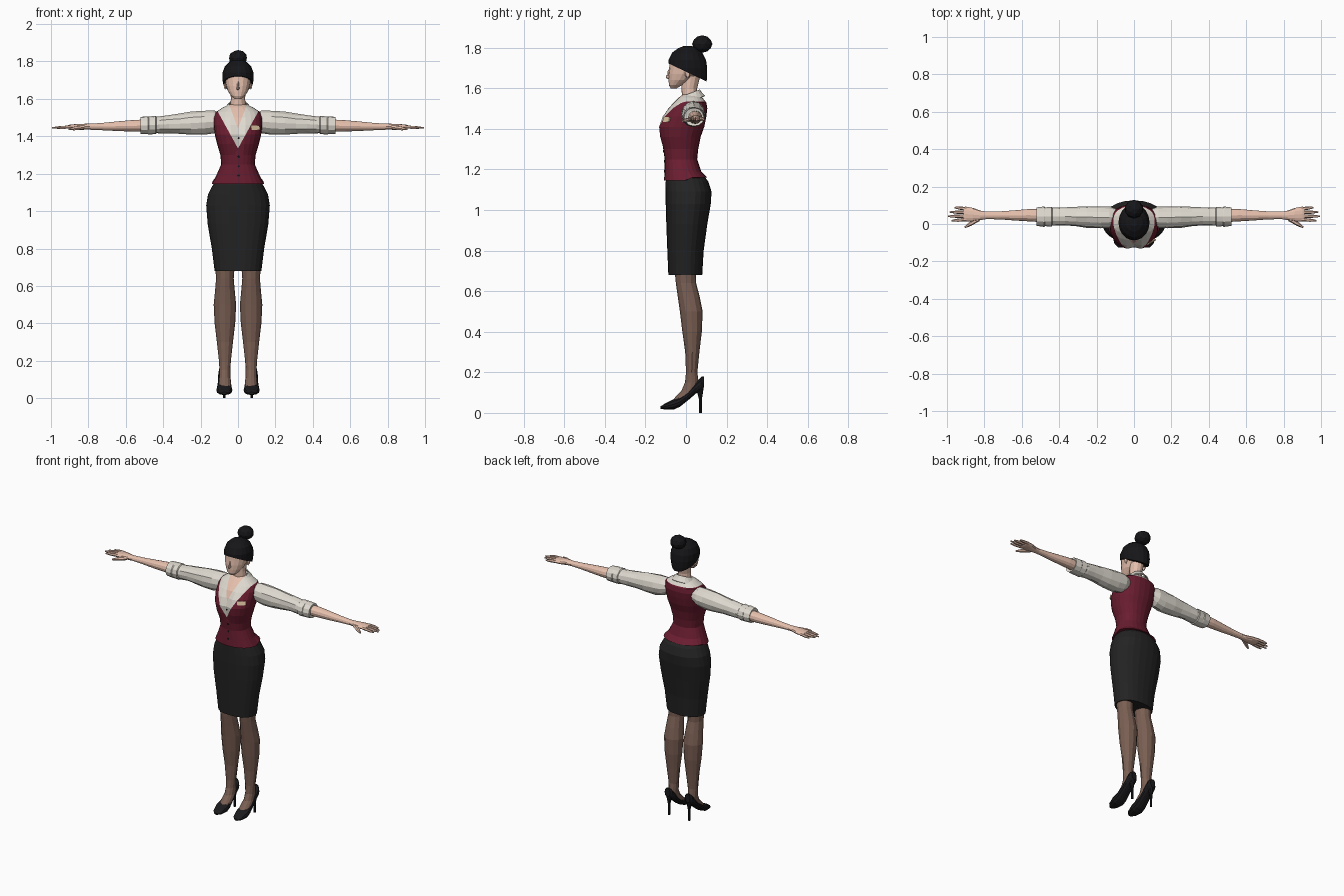
import bpy, bmesh, math, random
from mathutils import Vector, Matrix
from mathutils.bvhtree import BVHTree

if "Cube" in bpy.data.objects:
    bpy.data.objects.remove(bpy.data.objects["Cube"])

random.seed(4)


def mat(name, *rgb):
    m = bpy.data.materials.new(name)
    m.diffuse_color = [((c / 255 + 0.055) / 1.055) ** 2.4 for c in rgb] + [1]
    m.use_nodes = True
    m.node_tree.nodes["Principled BSDF"].inputs["Base Color"].default_value = m.diffuse_color
    return m


SKIN = mat("skin", 230, 192, 173)
SHIRT = mat("shirt_cream", 222, 217, 207)
VEST = mat("vest_burgundy", 106, 29, 48)
SKIRT = mat("skirt_charcoal", 35, 35, 35)
HAIR = mat("hair_black", 22, 22, 25)
STOCKING = mat("stocking_brown", 122, 95, 83)
SHOE = mat("shoe_black", 26, 26, 29)
LIP = mat("lip_rose", 170, 115, 105)
EYE = mat("eye_white", 225, 215, 205)
TAG = mat("tag_cream", 225, 200, 165)


def finish(name, bm, mats, mirror=False):
    bmesh.ops.recalc_face_normals(bm, faces=bm.faces)
    me = bpy.data.meshes.new(name)
    bm.to_mesh(me)
    for m in mats:
        me.materials.append(m)
    ob = bpy.data.objects.new(name, me)
    bpy.context.collection.objects.link(ob)
    if mirror:
        ob.modifiers.new("mirror", "MIRROR").use_mirror_merge = False
    return ob


def loft(rings, axis=2, n=16, p=1.0, caps=True, jitter=0):
    """Rings of (position on axis, centre a, radius a, centre b, radius b)."""
    bm = bmesh.new()
    others = [i for i in range(3) if i != axis]
    loops = []
    for t, ca, ra, cb, rb in rings:
        loop = []
        for k in range(n):
            a = 2 * math.pi * k / n
            c, s = math.cos(a), math.sin(a)
            v = [0, 0, 0]
            j = 1 + random.uniform(-jitter, jitter)
            v[axis] = t
            v[others[0]] = ca + ra * j * math.copysign(abs(c) ** p, c)
            v[others[1]] = cb + rb * j * math.copysign(abs(s) ** p, s)
            loop.append(bm.verts.new(v))
        loops.append(loop)
    for a, b in zip(loops, loops[1:]):
        for k in range(n):
            bm.faces.new((a[k], a[(k + 1) % n], b[(k + 1) % n], b[k]))
    if caps:
        bm.faces.new(loops[0])
        bm.faces.new(loops[-1])
    return bm


def body(rows, cx=0):
    """Rows of (z, half width, front y, back y) become loft rings."""
    return [(z, cx, w, (f + b) / 2, (b - f) / 2) for z, w, f, b in rows]


def cut(bm, co, no, **kw):
    g = bm.verts[:] + bm.edges[:] + bm.faces[:]
    return bmesh.ops.bisect_plane(bm, geom=g, plane_co=co, plane_no=no, **kw)


def plate(name, tree, x, z, w, h, m, sides=4, mirror=False):
    """Thin plate laid on the front surface at x, z."""
    hit, no, _, _ = tree.ray_cast(Vector((x, -1, z)), Vector((0, 1, 0)))
    if no.y > 0:
        no = -no
    bm = bmesh.new()
    bmesh.ops.create_cone(bm, cap_ends=True, segments=sides, radius1=0.5, radius2=0.5, depth=0.006)
    if sides == 4:
        bmesh.ops.rotate(bm, verts=bm.verts, matrix=Matrix.Rotation(math.pi / 4, 3, 'Z'))
        bmesh.ops.scale(bm, verts=bm.verts, vec=(2 ** 0.5, 2 ** 0.5, 1))
    bmesh.ops.scale(bm, verts=bm.verts, vec=(w, h, 1))
    right = Vector((0, 0, 1)).cross(no).normalized()
    up = no.cross(right)
    rot = Matrix((right, up, no)).transposed()
    bmesh.ops.transform(bm, verts=bm.verts, matrix=Matrix.Translation(hit) @ rot.to_4x4())
    finish(name, bm, [m], mirror)


def ball(name, loc, size, m, mirror=False, sub=2):
    bm = bmesh.new()
    bmesh.ops.create_icosphere(bm, subdivisions=sub, radius=1)
    bmesh.ops.scale(bm, verts=bm.verts, vec=size)
    bmesh.ops.translate(bm, verts=bm.verts, vec=loc)
    return finish(name, bm, [m], mirror)


# Torso: vest with the shirt and skin openings cut in
bm = loft(body([(1.145, .14, -.108, .105), (1.19, .116, -.106, .075), (1.25, .09, -.105, .055),
                (1.30, .094, -.112, .06), (1.36, .112, -.13, .072), (1.41, .124, -.136, .09),
                (1.46, .13, -.118, .10), (1.50, .13, -.088, .105), (1.53, .118, -.06, .10),
                (1.555, .08, -.035, .08), (1.57, .045, -.015, .06)]), n=24, p=.88)
for v in bm.verts:
    if 1.33 < v.co.z < 1.47 and v.co.y < 0 and abs(v.co.x) < .02:
        v.co.y += .012
    if v.co.z < 1.15 and v.co.y > 0:
        v.co.z += .015
for s in (1, -1):
    cut(bm, (0, 0, 1.335), (s, 0, -.55))
    cut(bm, (0, 0, 1.44), (s, 0, -.36))
cut(bm, (0, 0, 1.535), (0, 0, 1))
cut(bm, (0, .01, 0), (0, 1, 0))
for f in bm.faces:
    c = f.calc_center_median()
    if c.y < .01 and abs(c.x) < .36 * (c.z - 1.44):
        f.material_index = 2
    elif c.z > 1.535 or (c.y < .01 and abs(c.x) < .55 * (c.z - 1.335)):
        f.material_index = 1
torso = BVHTree.FromBMesh(bm)
finish("vest_torso", bm, [VEST, SHIRT, SKIN])
plate("name_tag", torso, .092, 1.445, .055, .024, TAG)
for i, z in enumerate((1.19, 1.24, 1.29)):
    plate(f"vest_button_{i}", torso, 0.004, z, .012, .012, HAIR, 8)
plate("shirt_button", torso, 0.004, 1.39, .01, .01, HAIR, 8)

# Shirt collar, open at the front
bm = loft([(1.528, 0, .085, .005, .088), (1.55, 0, .066, .012, .066), (1.568, 0, .05, .018, .05)], n=20, caps=False)
bmesh.ops.delete(bm, geom=[f for f in bm.faces if f.calc_center_median().y < 0
                           and abs(f.calc_center_median().x) < .03], context='FACES')
for v in bm.verts:
    v.co.z += v.co.y * .38
collar = finish("shirt_collar", bm, [SHIRT])
collar.modifiers.new("thickness", "SOLIDIFY").thickness = .006

# Skirt
finish("skirt", loft(body([(.68, .125, -.087, .08), (.80, .14, -.092, .087), (.93, .162, -.097, .105),
                           (1.03, .17, -.1, .122), (1.09, .16, -.1, .126), (1.14, .134, -.1, .11),
                           (1.18, .105, -.095, .08)]), n=24, p=.9), [SKIRT])

# Legs and feet
finish("legs", loft(body([(.04, .03, -.09, -.04), (.075, .034, -.055, .02), (.11, .03, -.022, .06),
                          (.15, .029, -.005, .062), (.20, .032, .0, .056), (.30, .043, -.004, .066),
                          (.40, .055, -.018, .078), (.50, .06, -.03, .082), (.57, .053, -.04, .068),
                          (.64, .047, -.05, .05), (.74, .055, -.06, .05)], .07), n=12), [STOCKING], True)

# High heeled shoes, lofted from toe to heel
finish("shoes", loft([(y, .073, w, (a + b) / 2, (b - a) / 2) for y, w, a, b in
                      [(-.126, .012, .02, .032), (-.105, .032, .017, .045), (-.06, .043, .017, .068),
                       (-.03, .04, .03, .078), (.01, .035, .062, .105), (.05, .033, .096, .15),
                       (.075, .03, .11, .178), (.088, .018, .125, .18)]], axis=1, n=12, p=.85), [SHOE], True)
finish("shoe_heels", loft([(0, .073, .007, .071, .007), (.07, .073, .007, .071, .008),
                           (.13, .073, .02, .068, .02)], n=8), [SHOE], True)

# Sleeves with rolled cuffs
finish("sleeves", loft([(.09, .038, .04, 1.485, .04), (.13, .036, .056, 1.478, .06), (.18, .035, .06, 1.474, .064),
                        (.25, .037, .056, 1.47, .06), (.31, .038, .052, 1.467, .053), (.37, .04, .049, 1.465, .048),
                        (.42, .04, .048, 1.462, .045), (.46, .04, .045, 1.46, .043)],
                       axis=0, n=12, jitter=.05), [SHIRT], True)
finish("sleeve_cuffs", loft([(.435, .04, .046, 1.46, .043), (.44, .039, .053, 1.46, .05),
                             (.475, .039, .051, 1.459, .048), (.48, .039, .054, 1.459, .049),
                             (.522, .04, .049, 1.458, .045), (.518, .042, .036, 1.457, .034)],
                            axis=0, n=12, jitter=.03), [SHIRT], True)

# Forearms and palms
finish("forearms", loft([(.49, .045, .035, 1.457, .033), (.56, .047, .033, 1.456, .031), (.64, .046, .027, 1.454, .026),
                         (.72, .046, .021, 1.452, .02), (.79, .046, .02, 1.451, .016), (.82, .046, .025, 1.451, .016),
                         (.86, .05, .036, 1.45, .016), (.90, .053, .04, 1.45, .012), (.912, .053, .036, 1.45, .008)],
                        axis=0, n=12), [SKIN], True)


def digit(name, a, b, r):
    a, b = Vector(a), Vector(b)
    length = (b - a).length
    bm = loft([(0, 0, r, 0, r), (length * .6, 0, r * .9, 0, r * .9), (length, 0, r * .4, 0, r * .4)], n=6)
    rot = (b - a).to_track_quat('Z', 'Y').to_matrix().to_4x4()
    bmesh.ops.transform(bm, verts=bm.verts, matrix=Matrix.Translation(a) @ rot)
    finish(name, bm, [SKIN], True)


for i, (y, tip, y2) in enumerate([(.024, .975, .018), (.043, .995, .041), (.062, .985, .064), (.081, .96, .088)]):
    digit(f"fingers_{i}", (.895, y, 1.45), (tip, y2, 1.445), .0095)
digit("thumbs", (.83, .027, 1.448), (.905, -.018, 1.437), .012)

# Neck and head
finish("neck", loft(body([(1.5, .055, -.03, .06), (1.56, .042, -.02, .055), (1.60, .038, -.022, .055),
                          (1.66, .042, -.02, .07)]), n=12), [SKIN])
bm = loft(body([(1.60, .018, -.076, -.045), (1.615, .036, -.084, -.02), (1.64, .053, -.086, .02),
                (1.67, .064, -.086, .05), (1.70, .07, -.083, .075), (1.74, .072, -.08, .08),
                (1.78, .055, -.05, .06)]), n=16, p=.95)
head = BVHTree.FromBMesh(bm)
finish("head", bm, [SKIN])
plate("eyes", head, .029, 1.687, .024, .009, EYE, 8, True)
plate("irises", head, .029, 1.687, .008, .0095, HAIR, 8, True)
plate("eyebrows", head, .031, 1.703, .03, .003, HAIR, 4, True)
plate("lips", head, .001, 1.63, .026, .009, LIP, 8)
ball("nose", (0, -.088, 1.657), (.009, .013, .012), SKIN, sub=1)
ball("nose_bridge", (0, -.084, 1.675), (.006, .008, .02), SKIN, sub=1)
ball("ears", (.069, .008, 1.672), (.008, .015, .024), SKIN, True, 1)

# Hair cap cut along the sloping hairline, and bun
bm = loft(body([(1.61, .062, -.08, .10), (1.66, .075, -.087, .106), (1.70, .083, -.089, .106),
                (1.74, .083, -.087, .10), (1.775, .07, -.07, .082), (1.797, .046, -.04, .055),
                (1.808, .018, -.012, .03)]), n=18)
r = cut(bm, (0, -.085, 1.722), (0, .088, .185), clear_inner=True)
bmesh.ops.holes_fill(bm, edges=[e for e in bm.edges if e.is_boundary])
finish("hair_cap", bm, [HAIR])
ball("hair_bun", (0, .08, 1.818), (.05, .05, .043), HAIR)
